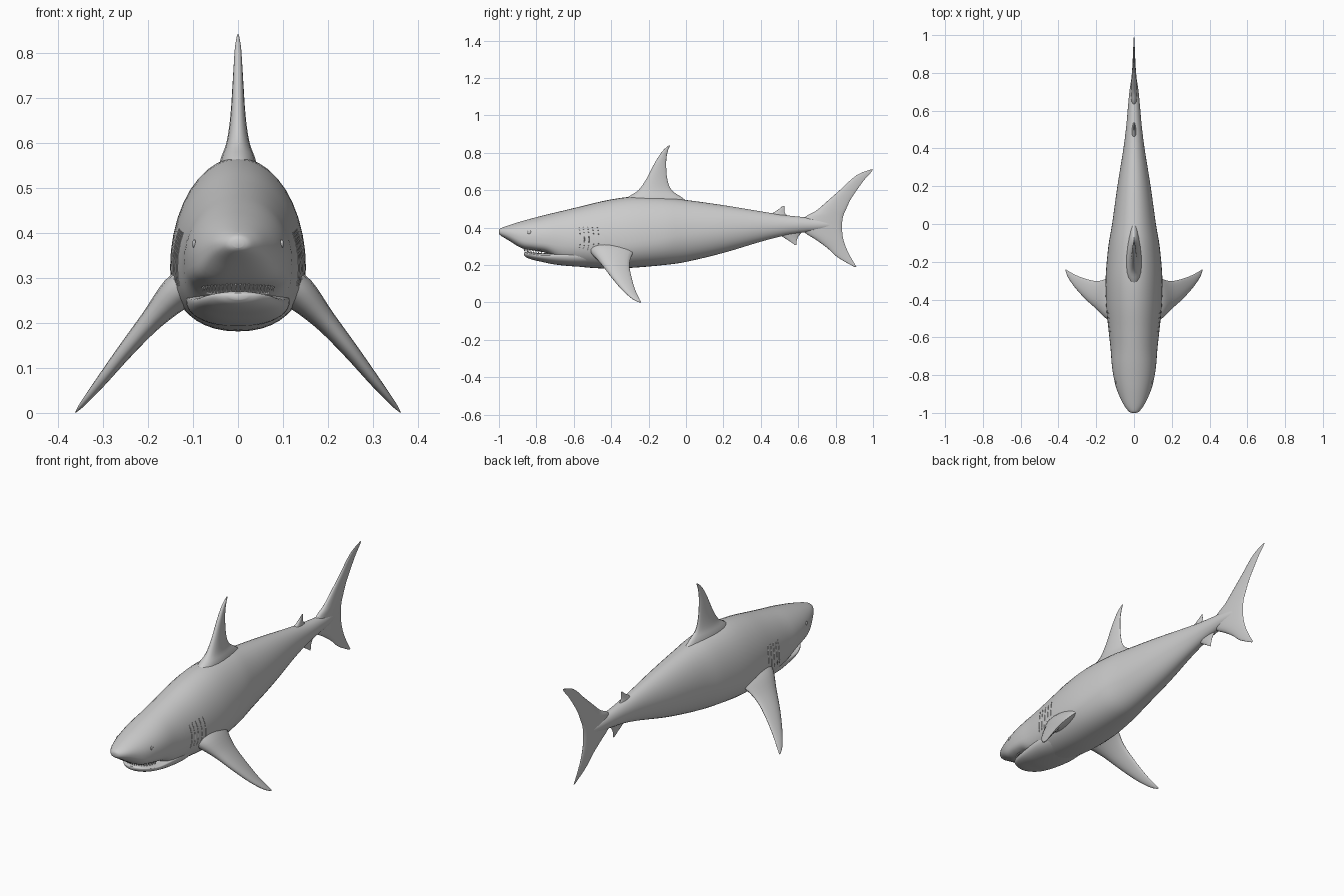
import bpy, bmesh, math
from mathutils import Vector

cube = bpy.data.objects.get("Cube")
if cube:
    bpy.data.objects.remove(cube, do_unlink=True)

grey = bpy.data.materials.new("skin grey")
grey.use_nodes = True
COLOUR = (0.6, 0.6, 0.6, 1)
grey.diffuse_color = COLOUR
grey.node_tree.nodes["Principled BSDF"].inputs["Base Color"].default_value = COLOUR


def finish(name, bm, angle=60):
    bmesh.ops.recalc_face_normals(bm, faces=bm.faces)
    mesh = bpy.data.meshes.new(name)
    bm.to_mesh(mesh)
    bm.free()
    mesh.materials.append(grey)
    ob = bpy.data.objects.new(name, mesh)
    bpy.context.collection.objects.link(ob)
    bpy.ops.object.select_all(action="DESELECT")
    ob.select_set(True)
    bpy.context.view_layer.objects.active = ob
    bpy.ops.object.shade_smooth_by_angle(angle=math.radians(angle))
    return ob


def blend(rows, t):
    """Smooth curve through the rows, with t counted in rows."""
    i = min(int(t), len(rows) - 2)
    f = t - i
    a, b, c, d = (rows[min(max(k, 0), len(rows) - 1)] for k in (i - 1, i, i + 1, i + 2))
    return [q + 0.5 * f * (r - p + f * (2 * p - 5 * q + 4 * r - s + f * (3 * (q - r) + s - p)))
            for p, q, r, s in zip(a, b, c, d)]


def skin(name, rings):
    bm = bmesh.new()
    loops = [[bm.verts.new(p) for p in ring] for ring in rings]
    n = len(loops[0])
    for a, b in zip(loops, loops[1:]):
        for i in range(n):
            bm.faces.new((a[i], a[(i + 1) % n], b[(i + 1) % n], b[i]))
    bm.faces.new(loops[0])
    bm.faces.new(loops[-1])
    return finish(name, bm)


def hull_point(rows, t, angle):
    y, top, bottom, half, middle, square = blend(rows, t)
    c, s = math.cos(angle), math.sin(angle)
    power = square if s < 0 else 1
    height = top - middle if s > 0 else middle - bottom
    return Vector((half * math.copysign(abs(c) ** power, c), y,
                   middle + height * math.copysign(abs(s) ** power, s)))


def hull(name, rows, sides=40, steps=4):
    count = (len(rows) - 1) * steps
    return skin(name, [[hull_point(rows, k / steps, 2 * math.pi * i / sides) for i in range(sides)]
                       for k in range(count + 1)])


def fin(name, rows, across, steps=4, sides=10):
    """Rows are x, z, leading y, trailing y, half thickness."""
    across = Vector(across).normalized()
    rings = []
    for k in range((len(rows) - 1) * steps + 1):
        x, z, lead, trail, thick = blend(rows, k / steps)
        ring = []
        for i in range(2 * sides):
            a = math.pi * i / sides
            u = (1 - math.cos(a)) / 2
            offset = thick * math.sin(a) * (1.25 - 0.6 * u)
            ring.append(Vector((x, lead + (trail - lead) * u, z)) + across * offset)
        rings.append(ring)
    return skin(name, rings)


# Body and snout: y, top, bottom, half width, widest height, squareness below
body_rows = [
    (-1.0, .387, .367, .012, .377, 1), (-.99, .397, .357, .03, .375, .9),
    (-.95, .412, .333, .058, .37, .8), (-.88, .434, .291, .09, .35, .65),
    (-.81, .453, .277, .108, .345, .6), (-.74, .471, .262, .118, .34, .6),
    (-.66, .49, .208, .124, .33, .8), (-.56, .514, .19, .135, .32, .9),
    (-.42, .547, .181, .148, .32, .9), (-.28, .566, .186, .15, .325, .9),
    (-.12, .562, .2, .136, .345, .95), (0, .548, .217, .116, .365, 1),
    (.2, .52, .265, .088, .385, 1), (.4, .487, .325, .056, .405, 1),
    (.52, .468, .356, .041, .412, 1), (.62, .457, .373, .032, .415, 1),
    (.72, .445, .385, .022, .415, 1), (.81, .425, .405, .006, .415, 1)]
hull("body", body_rows)

# Lower jaw
hull("lower_jaw", [
    (-.865, .266, .252, .02, .26, 1), (-.852, .27, .24, .05, .26, 1),
    (-.82, .267, .228, .076, .256, .9), (-.77, .263, .217, .094, .25, .9),
    (-.7, .268, .203, .106, .25, .9), (-.6, .29, .193, .115, .25, .9),
    (-.5, .3, .19, .11, .25, 1)])

# Dorsal fin
fin("dorsal_fin", [
    (0, .5, -.38, .06, .05), (0, .56, -.315, -.02, .04), (0, .6, -.255, -.076, .026),
    (0, .66, -.212, -.1, .017), (0, .75, -.165, -.106, .011),
    (0, .81, -.125, -.097, .007), (0, .84, -.092, -.084, .002)], (1, 0, 0))

# Small fins near the tail
fin("second_dorsal_fin", [
    (0, .455, .43, .55, .016), (0, .477, .462, .53, .01),
    (0, .498, .495, .526, .005), (0, .517, .518, .526, .001)], (1, 0, 0))
fin("anal_fin", [
    (0, .38, .49, .625, .016), (0, .353, .515, .601, .01),
    (0, .33, .55, .592, .005), (0, .308, .582, .59, .001)], (1, 0, 0))

# Tail fin, lower tip to upper tip
fin("tail_fin", [
    (0, .19, .9, .912, .001), (0, .24, .813, .882, .005), (0, .29, .757, .857, .009),
    (0, .335, .695, .842, .014), (0, .37, .64, .836, .017), (0, .415, .6, .834, .019),
    (0, .46, .64, .84, .017), (0, .49, .695, .852, .014), (0, .55, .765, .88, .01),
    (0, .61, .833, .92, .007), (0, .66, .886, .957, .005),
    (0, .69, .93, .985, .003), (0, .711, .988, 1.0, .001)], (1, 0, 0))

# Paired parts
teeth = bmesh.new()
for side, word in ((1, "left"), (-1, "right")):
    fin(word + "_pectoral_fin", [
        (side * .07, .30, -.54, -.23, .055), (side * .13, .268, -.51, -.28, .042),
        (side * .19, .208, -.455, -.302, .026), (side * .25, .138, -.402, -.292, .018),
        (side * .305, .069, -.343, -.272, .012), (side * .345, .02, -.288, -.25, .006),
        (side * .361, .001, -.252, -.24, .001)], (side * .8, 0, .6))

    # Eye, slightly raised from the head
    bm = bmesh.new()
    bmesh.ops.create_uvsphere(bm, u_segments=16, v_segments=10, radius=.01)
    for v in bm.verts:
        v.co.x *= .4
    angle = .3 if side > 0 else math.pi - .3
    bmesh.ops.translate(bm, vec=hull_point(body_rows, 3.6, angle), verts=bm.verts)
    finish(word + "_eye", bm)

    # Gill slits
    gills = bpy.data.curves.new(word + "_gill_slits", "CURVE")
    gills.dimensions = "3D"
    gills.bevel_depth = .0015
    gills.materials.append(grey)
    for k in range(5):
        spline = gills.splines.new("POLY")
        spline.points.add(8)
        for j, p in enumerate(spline.points):
            a = -.25 + .085 * j
            a = a if side > 0 else math.pi - a
            bow = .06 * math.sin(math.pi * j / 8)
            p.co = (*hull_point(body_rows, 6.9 + .18 * k + bow, a), 1)
    bpy.context.collection.objects.link(bpy.data.objects.new(word + "_gill_slits", gills))


# Teeth in two curved rows
def tooth_row(count, width, front, base, drop, height):
    for i in range(count):
        a = math.radians(-72 + 144 * i / (count - 1))
        tip = height * (.5 + .5 * math.cos(a))
        new = bmesh.ops.create_cone(teeth, cap_ends=True, segments=6, radius1=.0042,
                                    radius2=0, depth=abs(tip))["verts"]
        for v in new:
            v.co.z = v.co.z * math.copysign(1, height) + tip / 2
            v.co += Vector((width * math.sin(a), -.74 - front * math.cos(a),
                            base - drop * (1 - math.cos(a))))


tooth_row(22, .082, .125, .291, .014, -.019)
tooth_row(18, .072, .108, .264, .002, .015)
finish("teeth", teeth, 30)
